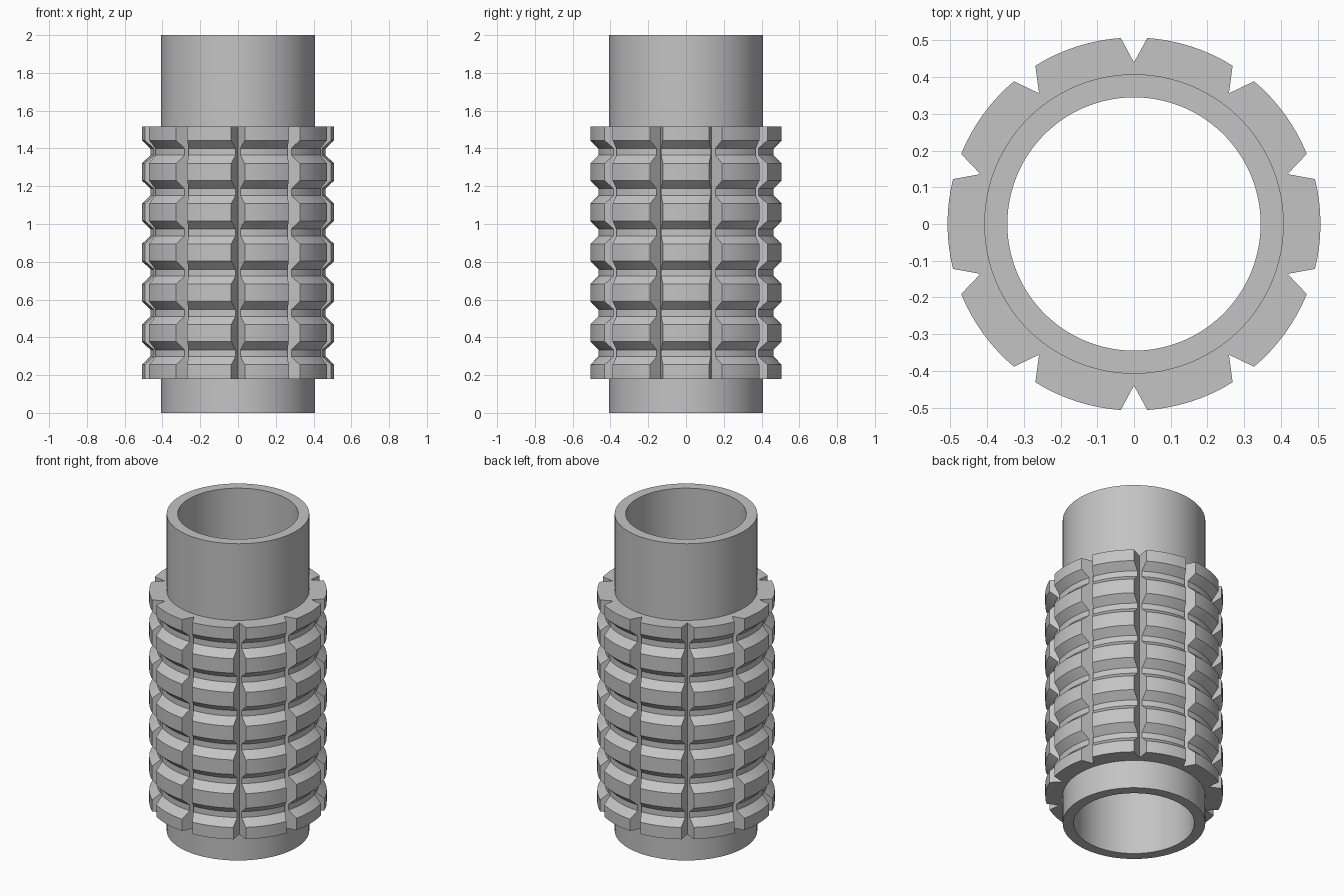
import bpy, bmesh
from math import radians, sin, cos, sqrt, atan2, pi

cube = bpy.data.objects.get("Cube")
if cube:
    bpy.data.objects.remove(cube, do_unlink=True)

grey = bpy.data.materials.new("plain grey")
grey.use_nodes = True
colour = (0.55, 0.55, 0.55, 1)
grey.diffuse_color = colour
grey.node_tree.nodes["Principled BSDF"].inputs["Base Color"].default_value = colour

TUBE_OUT, TUBE_IN, HEIGHT = 0.408, 0.345, 2.0
RIB, GROOVE, NOTCH = 0.508, 0.464, 0.44
NOTCHES, ARC = 10, 10
SLOPE = 0.54  # notch half width per unit of depth


def circle(r, z, n=NOTCHES * ARC):
    return [(r * cos(2 * pi * i / n), r * sin(2 * pi * i / n), z) for i in range(n)]


def notched(r, z):
    """Circle with V notches; the first point of each sector is a notch apex."""
    y = r
    for _ in range(10):
        y = sqrt(r * r - (SLOPE * (y - NOTCH)) ** 2)
    half = atan2(SLOPE * (y - NOTCH), y)
    sector = 2 * pi / NOTCHES
    pts = []
    for k in range(NOTCHES):
        start = pi / 2 + k * sector
        pts.append((NOTCH * cos(start), NOTCH * sin(start), z))
        for i in range(ARC - 1):
            a = start + half + (sector - 2 * half) * i / (ARC - 2)
            pts.append((r * cos(a), r * sin(a), z))
    return pts


def bore(r, z):
    """Plain circle whose points line up with a notched one."""
    return [(x * r / sqrt(x * x + y * y), y * r / sqrt(x * x + y * y), z)
            for x, y, _ in notched(RIB, z)]


def loft(name, rings):
    """Closed skin through the rings, the last joined back to the first."""
    bm = bmesh.new()
    loops = [[bm.verts.new(p) for p in ring] for ring in rings]
    for a, b in zip(loops, loops[1:] + loops[:1]):
        for i in range(len(a)):
            j = (i + 1) % len(a)
            bm.faces.new((a[i], a[j], b[j], b[i]))
    bmesh.ops.recalc_face_normals(bm, faces=bm.faces)
    mesh = bpy.data.meshes.new(name)
    bm.to_mesh(mesh)
    bm.free()
    mesh.materials.append(grey)
    obj = bpy.data.objects.new(name, mesh)
    bpy.context.collection.objects.link(obj)
    bpy.ops.object.select_all(action="DESELECT")
    obj.select_set(True)
    bpy.context.view_layer.objects.active = obj
    bpy.ops.object.shade_smooth_by_angle(angle=radians(20))


# Hollow inner tube
loft("inner_tube", [circle(TUBE_OUT, 0), circle(TUBE_OUT, HEIGHT),
                    circle(TUBE_IN, HEIGHT), circle(TUBE_IN, 0)])

# Ribbed sleeve: six ring grooves crossed by ten lengthwise notches
BOTTOM, TOP = 0.18, 1.516
profile = [(RIB, BOTTOM)]
for g in range(6):
    mid = 0.316 + g * 0.2132
    profile += [(RIB, mid - 0.061), (GROOVE, mid - 0.018),
                (GROOVE, mid + 0.018), (RIB, mid + 0.061)]
profile.append((RIB, TOP))
loft("ribbed_sleeve", [notched(r, z) for r, z in profile]
     + [bore(0.395, TOP), bore(0.395, BOTTOM)])
